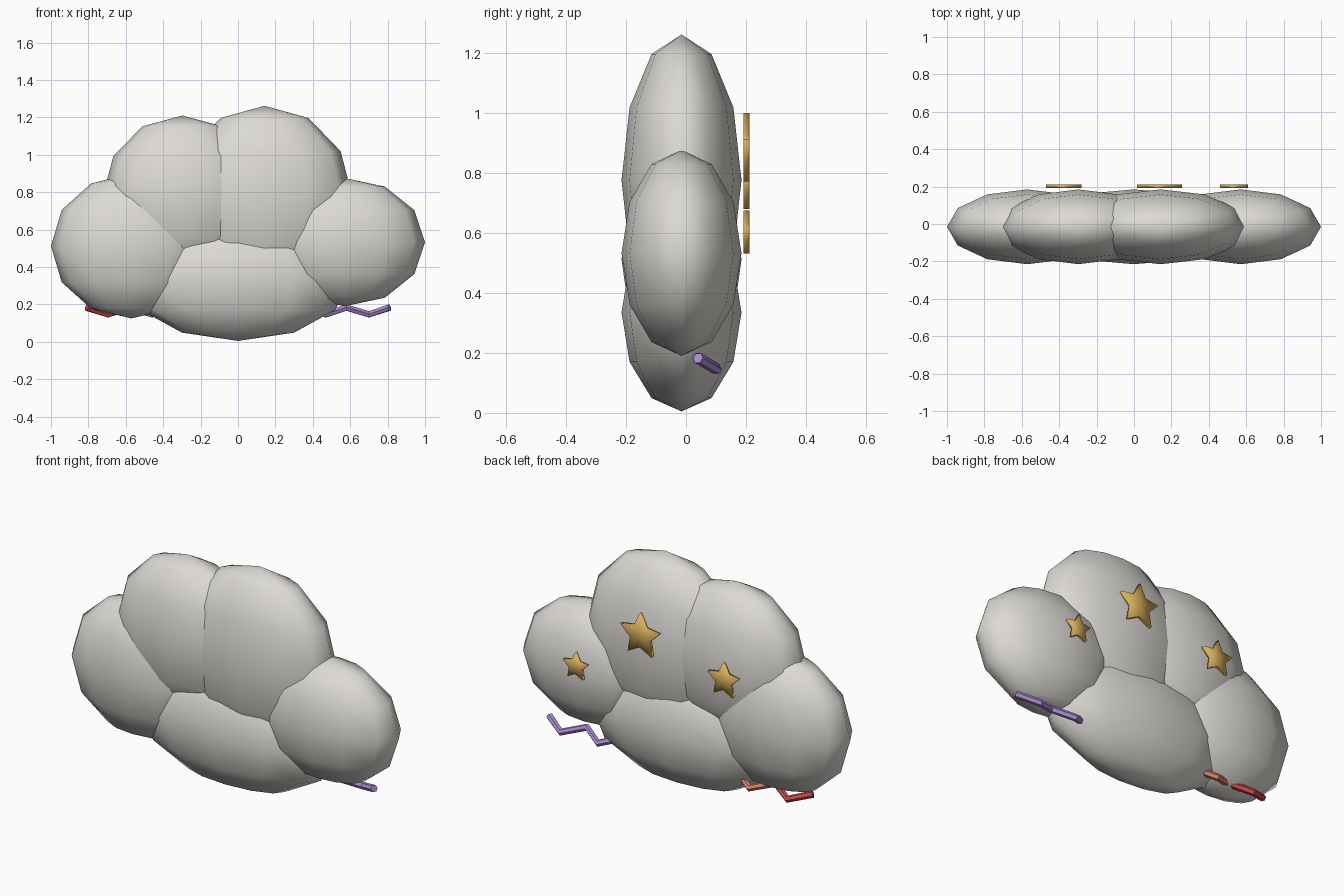
import bpy
import bmesh
import math

if "Cube" in bpy.data.objects:
    bpy.data.objects.remove(bpy.data.objects["Cube"])


def material(name, rgb):
    mat = bpy.data.materials.new(name)
    mat.diffuse_color = (*rgb, 1)
    mat.use_nodes = True
    mat.node_tree.nodes["Principled BSDF"].inputs["Base Color"].default_value = mat.diffuse_color
    return mat


CLOUD = material("cloud_grey", (0.72, 0.70, 0.66))
GOLD = material("gold", (0.70, 0.44, 0.11))
RED = material("red", (0.62, 0.07, 0.07))
ORANGE = material("orange", (0.68, 0.25, 0.15))
PURPLE = material("purple", (0.42, 0.27, 0.64))


def finish(bm, name, mat):
    bmesh.ops.recalc_face_normals(bm, faces=bm.faces)
    mesh = bpy.data.meshes.new(name)
    bm.to_mesh(mesh)
    bm.free()
    mesh.materials.append(mat)
    for poly in mesh.polygons:
        poly.use_smooth = True
    obj = bpy.data.objects.new(name, mesh)
    bpy.context.collection.objects.link(obj)
    return obj


# Flattened cloud puff
def puff(name, x, z, rx, rz):
    bm = bmesh.new()
    bmesh.ops.create_uvsphere(bm, u_segments=12, v_segments=6, radius=1)
    bmesh.ops.scale(bm, vec=(rx, 0.2, rz), verts=bm.verts)
    bmesh.ops.translate(bm, vec=(x, -0.015, z), verts=bm.verts)
    finish(bm, name, CLOUD)


# Thin five-pointed star on the back
def star(name, x, z, radius):
    bm = bmesh.new()
    layers = []
    for y in (0.192, 0.212):
        ring = []
        for i in range(10):
            r = radius if i % 2 == 0 else radius * 0.5
            a = math.pi / 2 + i * math.pi / 5
            ring.append(bm.verts.new((x + r * math.cos(a), y, z + r * math.sin(a))))
        centre = bm.verts.new((x, y, z))
        for i in range(10):
            bm.faces.new((centre, ring[i], ring[(i + 1) % 10]))
        layers.append(ring)
    a, b = layers
    for i in range(10):
        j = (i + 1) % 10
        bm.faces.new((a[i], a[j], b[j], b[i]))
    finish(bm, name, GOLD)


# Zigzag cord alternating between a high and a low point
def zigzag(name, xs, mat):
    curve = bpy.data.curves.new(name, 'CURVE')
    curve.dimensions = '3D'
    curve.bevel_depth = 0.019
    curve.bevel_resolution = 1
    curve.use_fill_caps = True
    spline = curve.splines.new('POLY')
    spline.points.add(len(xs) - 1)
    for i, x in enumerate(xs):
        y, z = (0.04, 0.183) if i % 2 == 0 else (0.1, 0.147)
        spline.points[i].co = (x, y, z, 1)
    curve.materials.append(mat)
    obj = bpy.data.objects.new(name, curve)
    bpy.context.collection.objects.link(obj)
    bpy.ops.object.select_all(action='DESELECT')
    obj.select_set(True)
    bpy.context.view_layer.objects.active = obj
    bpy.ops.object.convert(target='MESH')
    bpy.ops.object.shade_smooth_by_angle(angle=math.radians(40))


puff("bottom_puff", 0, 0.335, 0.6, 0.33)
puff("left_puff", -0.57, 0.512, 0.43, 0.387)
puff("right_puff", 0.57, 0.533, 0.43, 0.343)
puff("upper_left_puff", -0.297, 0.78, 0.426, 0.43)
puff("upper_right_puff", 0.142, 0.775, 0.47, 0.487)

star("large_star", 0.137, 0.874, 0.126)
star("medium_star", -0.375, 0.761, 0.1)
star("small_star", 0.535, 0.596, 0.079)

zigzag("red_cord", (-0.81, -0.695, -0.58), RED)
zigzag("orange_cord", (-0.58, -0.46, -0.35), ORANGE)
zigzag("purple_cord", (0.81, 0.70, 0.58, 0.47, 0.36), PURPLE)
